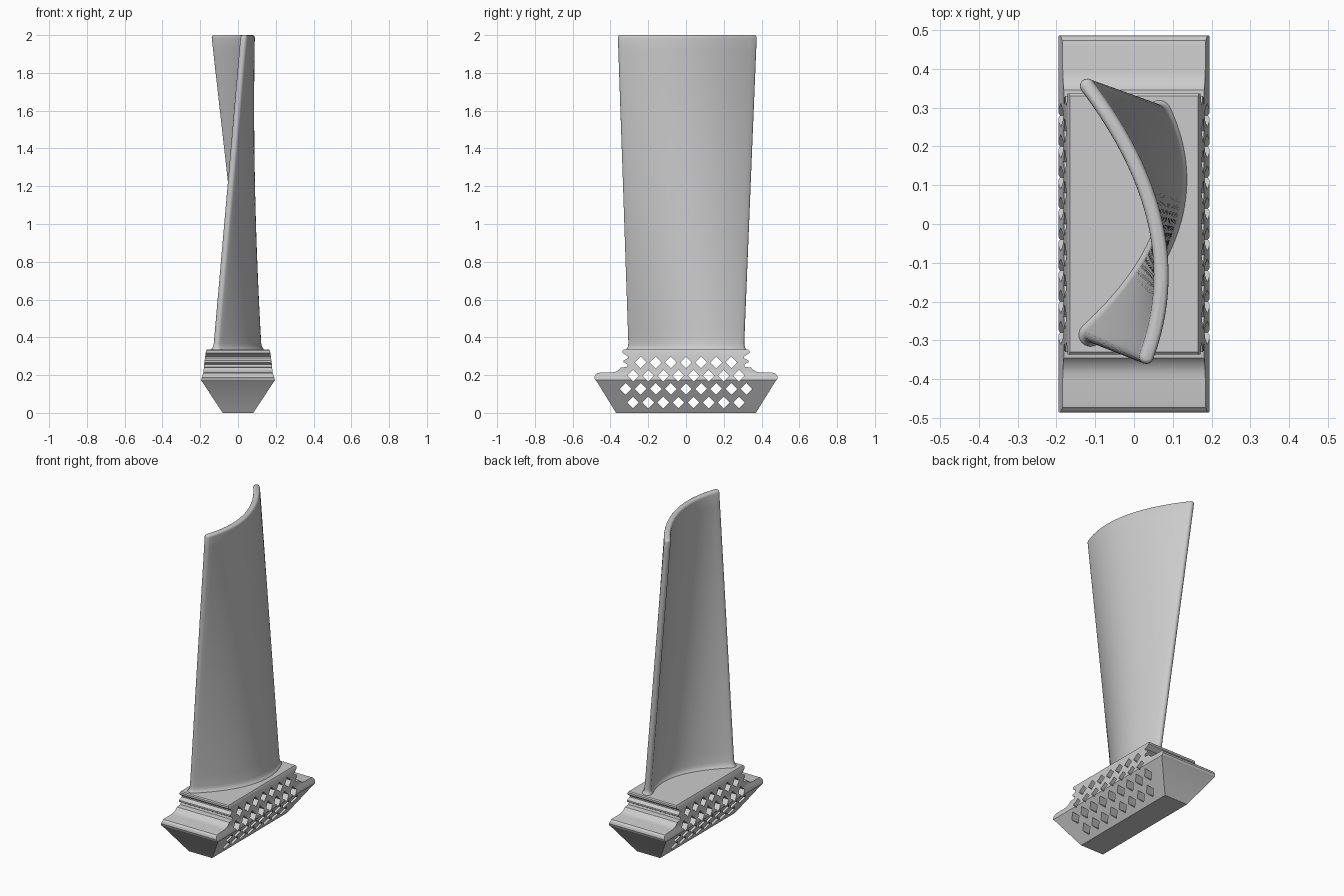
import bpy, bmesh, math
from mathutils import Vector

if "Cube" in bpy.data.objects:
    bpy.data.objects.remove(bpy.data.objects["Cube"])


def make_object(name, verts, faces):
    mesh = bpy.data.meshes.new(name)
    mesh.from_pydata(verts, [], faces)
    bm = bmesh.new()
    bm.from_mesh(mesh)
    bmesh.ops.recalc_face_normals(bm, faces=bm.faces)
    bm.to_mesh(mesh)
    bm.free()
    ob = bpy.data.objects.new(name, mesh)
    bpy.context.collection.objects.link(ob)
    return ob


def loft(rings):
    n = len(rings[0])
    verts = [v for r in rings for v in r]
    faces = [(k * n + i, k * n + (i + 1) % n, (k + 1) * n + (i + 1) % n, (k + 1) * n + i)
             for k in range(len(rings) - 1) for i in range(n)]
    faces += [tuple(range(n))[::-1], tuple(range(len(verts) - n, len(verts)))]
    return verts, faces


def mirrored(half):
    return half + [(-a, z) for a, z in reversed(half)]


def boolean(ob, cutter, op):
    mod = ob.modifiers.new("cut", 'BOOLEAN')
    mod.operation, mod.object, mod.solver = op, cutter, 'EXACT'
    bpy.context.view_layer.objects.active = ob
    bpy.ops.object.modifier_apply(modifier=mod.name)
    bpy.data.objects.remove(cutter)


def smooth(ob, angle):
    bpy.ops.object.select_all(action='DESELECT')
    ob.select_set(True)
    bpy.context.view_layer.objects.active = ob
    bpy.ops.object.shade_smooth_by_angle(angle=math.radians(angle))


# Root block: side profile with seal grooves, trimmed by the tapered front profile
side = mirrored([(0.37, 0), (0.472, 0.165), (0.482, 0.175), (0.486, 0.187), (0.482, 0.2),
                 (0.472, 0.21), (0.455, 0.213), (0.40, 0.213), (0.375, 0.217), (0.355, 0.228),
                 (0.345, 0.24), (0.312, 0.243), (0.308, 0.255), (0.33, 0.268), (0.33, 0.278),
                 (0.306, 0.29), (0.306, 0.298), (0.336, 0.318), (0.336, 0.33), (0.33, 0.336)])
front = mirrored([(0.08, -0.001), (0.19, 0.165), (0.195, 0.173), (0.194, 0.182),
                  (0.183, 0.215), (0.178, 0.27), (0.17, 0.325), (0.163, 0.34)])
root = make_object("root_block", *loft([[(x, y, z) for y, z in side] for x in (-0.25, 0.25)]))
taper = make_object("taper_cutter", *loft([[(x, y, z) for x, z in front] for y in (-0.6, 0.6)]))
boolean(root, taper, 'INTERSECT')

# Diamond through-holes in staggered rows
verts, faces = [], []
r = 0.031
for z, count in ((0.055, 8), (0.127, 9), (0.197, 8), (0.267, 7)):
    for i in range(count):
        y = (i - (count - 1) / 2) * 0.08
        v, f = loft([[(x, y + r, z), (x, y, z + r), (x, y - r, z), (x, y, z - r)]
                     for x in (-0.3, 0.3)])
        faces += [tuple(j + len(verts) for j in face) for face in f]
        verts += v
boolean(root, make_object("hole_cutter", verts, faces), 'DIFFERENCE')
smooth(root, 25)

# Twisted airfoil: curved root and tip centre lines, blended along the height
ROOT = [Vector(p) for p in ((0.065, 0.288), (0.2, 0.0), (-0.112, -0.285))]
TIP = [Vector(p) for p in ((-0.122, 0.356), (0.155, -0.01), (0.033, -0.342))]


def section(z, half):
    a, c, b = (p.lerp(q, (z - 0.335) / 1.665) for p, q in zip(ROOT, TIP))
    steps, cap = 32, 8
    left, right = [], []
    for i in range(steps + 1):
        t = i / steps
        p = a * (1 - t) ** 2 + c * 2 * t * (1 - t) + b * t * t
        d = ((c - a) * (1 - t) + (b - c) * t).normalized()
        n = Vector((-d.y, d.x))
        left.append(p + n * half)
        right.append(p - n * half)
        if i == 0:
            start = [p - n * half * math.cos(k * math.pi / cap) - d * half * math.sin(k * math.pi / cap)
                     for k in range(1, cap)]
    end = [p + n * half * math.cos(k * math.pi / cap) + d * half * math.sin(k * math.pi / cap)
           for k in range(1, cap)]
    return [(v.x, v.y, z) for v in left + end + right[::-1] + start]


levels = [(0.325, 0.034), (0.338, 0.030), (0.344, 0.025), (0.354, 0.021), (0.37, 0.019)]
levels += [(0.37 + 1.615 * i / 24, 0.019) for i in range(1, 25)]
levels += [(1.992, 0.0175), (1.997, 0.014), (2.0, 0.008)]
blade = make_object("blade", *loft([section(z, h) for z, h in levels]))
smooth(blade, 40)
